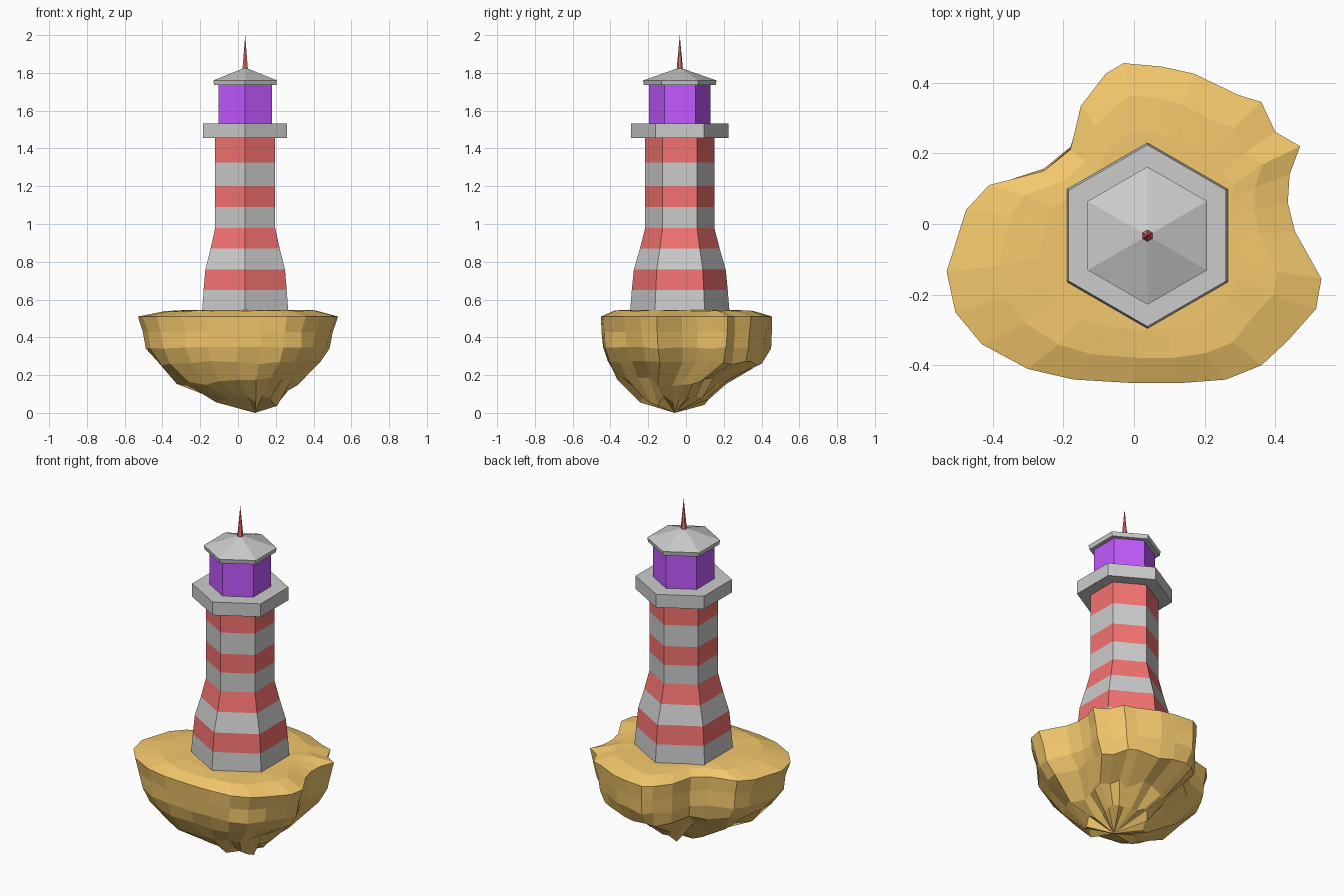
import bpy, bmesh, math, random

if "Cube" in bpy.data.objects:
    bpy.data.objects.remove(bpy.data.objects["Cube"])

random.seed(4)
CX, CY = 0.038, -0.033          # tower axis


def material(name, rgb):
    m = bpy.data.materials.new(name)
    m.diffuse_color = (*rgb, 1)
    m.use_nodes = True
    m.node_tree.nodes["Principled BSDF"].inputs["Base Color"].default_value = m.diffuse_color
    return m


red = material("red_paint", (0.9, 0.17, 0.16))
purple = material("purple_glass", (0.54, 0.1, 1.0))
ochre = material("ochre_rock", (0.9, 0.58, 0.15))


def loft(name, rings, mats=(), pick=None):
    """Skin a stack of equal-length rings and cap both ends; one-point rings become tips."""
    bm = bmesh.new()
    vs = [[bm.verts.new(p) for p in r] for r in rings]
    for k, (a, b) in enumerate(zip(vs, vs[1:])):
        n = max(len(a), len(b))
        for i in range(n):
            j = (i + 1) % n
            if len(a) == 1:
                f = bm.faces.new((a[0], b[j], b[i]))
            elif len(b) == 1:
                f = bm.faces.new((a[i], a[j], b[0]))
            else:
                f = bm.faces.new((a[i], a[j], b[j], b[i]))
            f.material_index = pick(k) if pick else 0
    for r in (vs[0], vs[-1]):
        if len(r) > 2:
            bm.faces.new(r)
    bmesh.ops.recalc_face_normals(bm, faces=bm.faces[:])
    me = bpy.data.meshes.new(name)
    bm.to_mesh(me)
    bm.free()
    for m in mats:
        me.materials.append(m)
    ob = bpy.data.objects.new(name, me)
    bpy.context.collection.objects.link(ob)
    return ob


def hexa(r, z):
    if r == 0:
        return [(CX, CY, z)]
    return [(CX + r * math.sin(i * math.pi / 3), CY + r * math.cos(i * math.pi / 3), z)
            for i in range(6)]


def hex_part(name, profile, mats=(), pick=None):
    return loft(name, [hexa(r, z) for r, z in profile], mats, pick)


# Striped tower, flared at the foot
stone = material("pale_grey", (0.8, 0.8, 0.8))
hex_part("tower", [(.263, .54), (.254, .65), (.243, .76), (.211, .87), (.183, .98),
                   (.183, 1.09), (.183, 1.20), (.183, 1.325), (.183, 1.455)],
         (stone, red), lambda k: k % 2)

# Gallery, lantern room, roof and spike
hex_part("gallery", [(.257, 1.455), (.257, 1.532)])
hex_part("lantern_room", [(.164, 1.53), (.164, 1.737)], (purple,))
hex_part("roof", [(.190, 1.735), (.195, 1.76), (0, 1.828)])
hex_part("spike", [(.017, 1.815), (0, 2.0)], (red,))

# Rock island: rim outline, shrunk and shifted ring by ring down to a point
rim = [(-.03, .455), (.08, .445), (.17, .425), (.295, .365), (.36, .345), (.40, .26),
       (.47, .22), (.44, .14), (.435, .06), (.455, -.02), (.53, -.155), (.515, -.24),
       (.435, -.33), (.36, -.40), (.26, -.44), (.13, -.45), (0, -.45), (-.17, -.44),
       (-.30, -.41), (-.43, -.34), (-.505, -.25), (-.53, -.135), (-.475, .04),
       (-.41, .11), (-.255, .15), (-.18, .21), (-.15, .335), (-.08, .425)]


def rock_ring(z, sx, sy, ox=0.0, oy=0.0, rough=0.0, rounding=0.0):
    ring = []
    for x, y in rim:
        # blend toward a plain oval on the lower rings
        d = math.hypot(x, y)
        k = 1 + rounding * (0.46 / d - 1)
        j = 1 + random.uniform(-rough, rough)
        ring.append((x * k * j * sx + ox, y * k * j * sy + oy,
                     z + random.uniform(-rough, rough) * 0.3))
    return ring


loft("rock_island", [
    rock_ring(.545, .58, .62, .02, -.02, 0, .35),
    rock_ring(.54, .76, .82, .01, -.01, .012, .15),
    rock_ring(.51, 1, 1),
    rock_ring(.43, .95, .985, 0, 0, .015, .05),
    rock_ring(.345, .93, .975, 0, 0, .02, .1),
    rock_ring(.265, .84, .91, 0, 0, .04, .2),
    rock_ring(.165, .63, .64, .01, -.06, .08, .35),
    rock_ring(.065, .33, .40, .05, -.06, .10, .5),
    [(.09, -.06, 0)],
], (ochre,))
